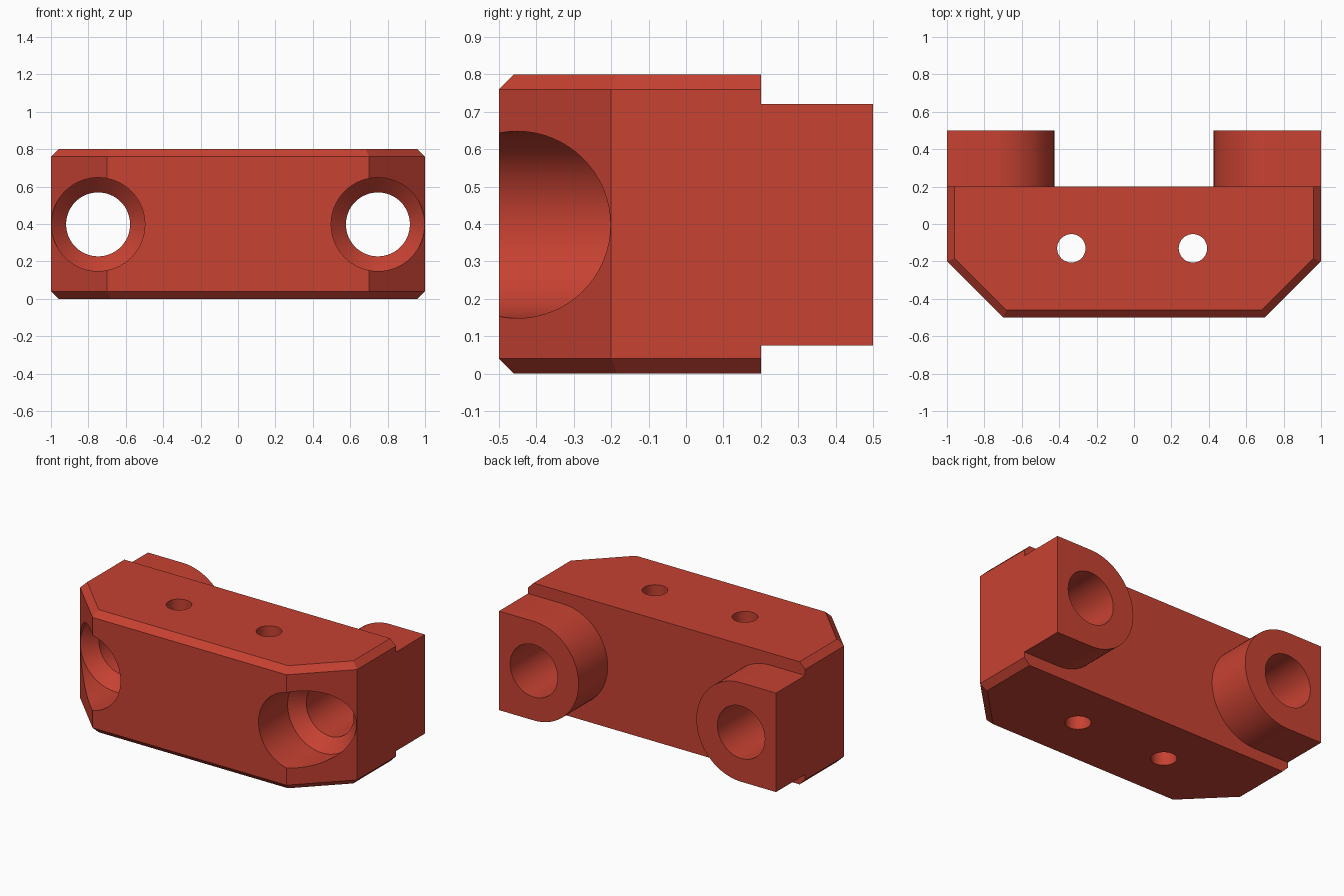
import bpy, bmesh, math

if "Cube" in bpy.data.objects:
    bpy.data.objects.remove(bpy.data.objects["Cube"])

red = bpy.data.materials.new("brick red")
red.diffuse_color = (0.57, 0.054, 0.032, 1)
red.use_nodes = True
red.node_tree.nodes["Principled BSDF"].inputs["Base Color"].default_value = red.diffuse_color

BOLT_X, BOLT_Z = 0.748, 0.398


def loft(name, rings):
    """Closed solid skinned through equally sized rings of points."""
    bm = bmesh.new()
    loops = [[bm.verts.new(p) for p in ring] for ring in rings]
    n = len(loops[0])
    for a, b in zip(loops, loops[1:]):
        for i in range(n):
            j = (i + 1) % n
            bm.faces.new((a[i], a[j], b[j], b[i]))
    bm.faces.new(loops[0])
    bm.faces.new(loops[-1])
    bmesh.ops.recalc_face_normals(bm, faces=bm.faces)
    me = bpy.data.meshes.new(name)
    bm.to_mesh(me)
    bm.free()
    me.materials.append(red)
    ob = bpy.data.objects.new(name, me)
    bpy.context.collection.objects.link(ob)
    return ob


def circle(r, n=64):
    return [(r * math.cos(2 * math.pi * i / n), r * math.sin(2 * math.pi * i / n)) for i in range(n)]


def combine(target, tool, operation):
    """Apply a boolean and discard the tool."""
    mod = target.modifiers.new(operation, 'BOOLEAN')
    mod.operation, mod.object, mod.solver = operation, tool, 'EXACT'
    bpy.context.view_layer.objects.active = target
    bpy.ops.object.modifier_apply(modifier=mod.name)
    bpy.data.objects.remove(tool, do_unlink=True)


def outline(c):
    """Block plan with cut front corners, inset by c except at the back."""
    k = 1.2 - c * math.sqrt(2)
    half = [(1 - c, 0.2), (1 - c, 1 - c - k), (k - 0.5 + c, c - 0.5)]
    return half + [(-x, y) for x, y in reversed(half)]


# Main block with chamfered top and bottom rims
block = loft("clamp_block", [[(x, y, z) for x, y in outline(c)]
                             for z, c in ((0, 0.04), (0.04, 0), (0.76, 0), (0.8, 0.04))])

# Rear bosses: round toward the middle, square toward the ends
R = 0.323
for s in (-1, 1):
    arc = [(BOLT_X - R * math.sin(math.pi * i / 40), BOLT_Z + R * math.cos(math.pi * i / 40))
           for i in range(41)]
    shape = arc + [(1, BOLT_Z - R), (1, BOLT_Z + R)]
    boss = loft("boss", [[(s * x, y, z) for x, z in shape] for y in (0.1, 0.5)])
    combine(block, boss, 'UNION')

# Bolt holes with a front counterbore and conical seat
for s in (-1, 1):
    steps = ((-0.7, 0.25), (-0.2, 0.25), (-0.12, 0.171), (0.7, 0.171))
    bore = loft("bolt_bore", [[(s * BOLT_X + x, y, BOLT_Z + z) for x, z in circle(r)] for y, r in steps])
    combine(block, bore, 'DIFFERENCE')

# Small vertical pin holes
for px in (-0.335, 0.315):
    pin = loft("pin_hole", [[(px + x, y - 0.13, z) for x, y in circle(0.076, 48)] for z in (-0.2, 1.0)])
    combine(block, pin, 'DIFFERENCE')

# Smooth the round walls, keep the edges crisp
bpy.ops.object.select_all(action='DESELECT')
block.select_set(True)
bpy.context.view_layer.objects.active = block
bpy.ops.object.shade_smooth_by_angle(angle=math.radians(25))
